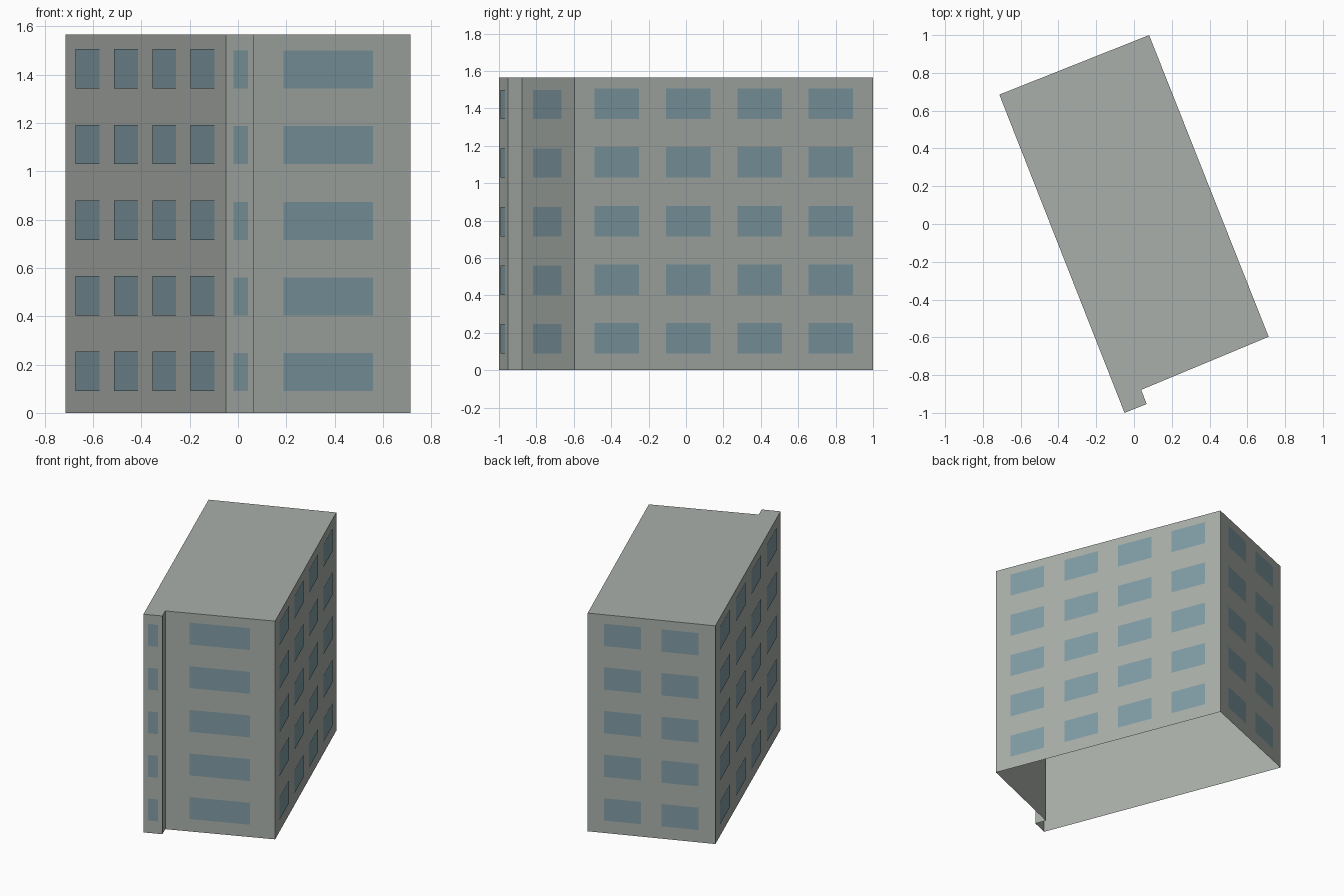
import bpy
import bmesh
from mathutils import Vector

cube = bpy.data.objects.get("Cube")
if cube:
    bpy.data.objects.remove(cube)


def make_material(name, colour):
    mat = bpy.data.materials.new(name)
    mat.use_nodes = True
    mat.diffuse_color = (*colour, 1)
    mat.node_tree.nodes["Principled BSDF"].inputs["Base Color"].default_value = (*colour, 1)
    return mat


def make_object(name, bm, mat):
    mesh = bpy.data.meshes.new(name)
    bm.to_mesh(mesh)
    bm.free()
    mesh.materials.append(mat)
    obj = bpy.data.objects.new(name, mesh)
    bpy.context.collection.objects.link(obj)
    return obj


concrete = make_material("grey concrete", (0.40, 0.43, 0.40))
glass = make_material("blue grey glass", (0.215, 0.33, 0.37))

HEIGHT = 1.565
STOREYS = 5
PITCH = HEIGHT / STOREYS
SILL = 0.09
GAP = 0.003

# Footprint, anticlockwise from the tip of the front pier
footprint = [Vector(p) for p in (
    (-0.05, -1), (0.067, -0.953), (0.038, -0.878),
    (0.713, -0.597), (0.08, 1), (-0.713, 0.685))]

# Shell: walls and flat roof, open underneath
bm = bmesh.new()
bottom = [bm.verts.new((*p, 0)) for p in footprint]
top = [bm.verts.new((*p, HEIGHT)) for p in footprint]
for i in range(len(footprint)):
    j = (i + 1) % len(footprint)
    bm.faces.new((bottom[i], bottom[j], top[j], top[i]))
bm.faces.new(top)
make_object("building_shell", bm, concrete)


def window_wall(name, wall, spans, height):
    """Rows of thin panes along one wall; spans are fractions of its length."""
    a = footprint[wall]
    b = footprint[(wall + 1) % len(footprint)]
    along = b - a
    out = Vector((along.y, -along.x)).normalized() * GAP
    bm = bmesh.new()
    for storey in range(STOREYS):
        low = SILL + storey * PITCH
        for start, end in spans:
            p, q = a + along * start + out, a + along * end + out
            corners = ((*p, low), (*q, low), (*q, low + height), (*p, low + height))
            bm.faces.new([bm.verts.new(c) for c in corners])
    make_object(name, bm, glass)


# Windows on each wall
side_spans = [(0.067 + 0.239 * i, 0.216 + 0.239 * i) for i in range(4)]
window_wall("pier_windows", 0, [(0.25, 0.77)], 0.157)
window_wall("front_windows", 2, [(0.22, 0.77)], 0.157)
window_wall("left_windows", 3, side_spans, 0.163)
window_wall("back_windows", 4, [(0.13, 0.42), (0.58, 0.87)], 0.16)
window_wall("right_windows", 5, side_spans, 0.163)
